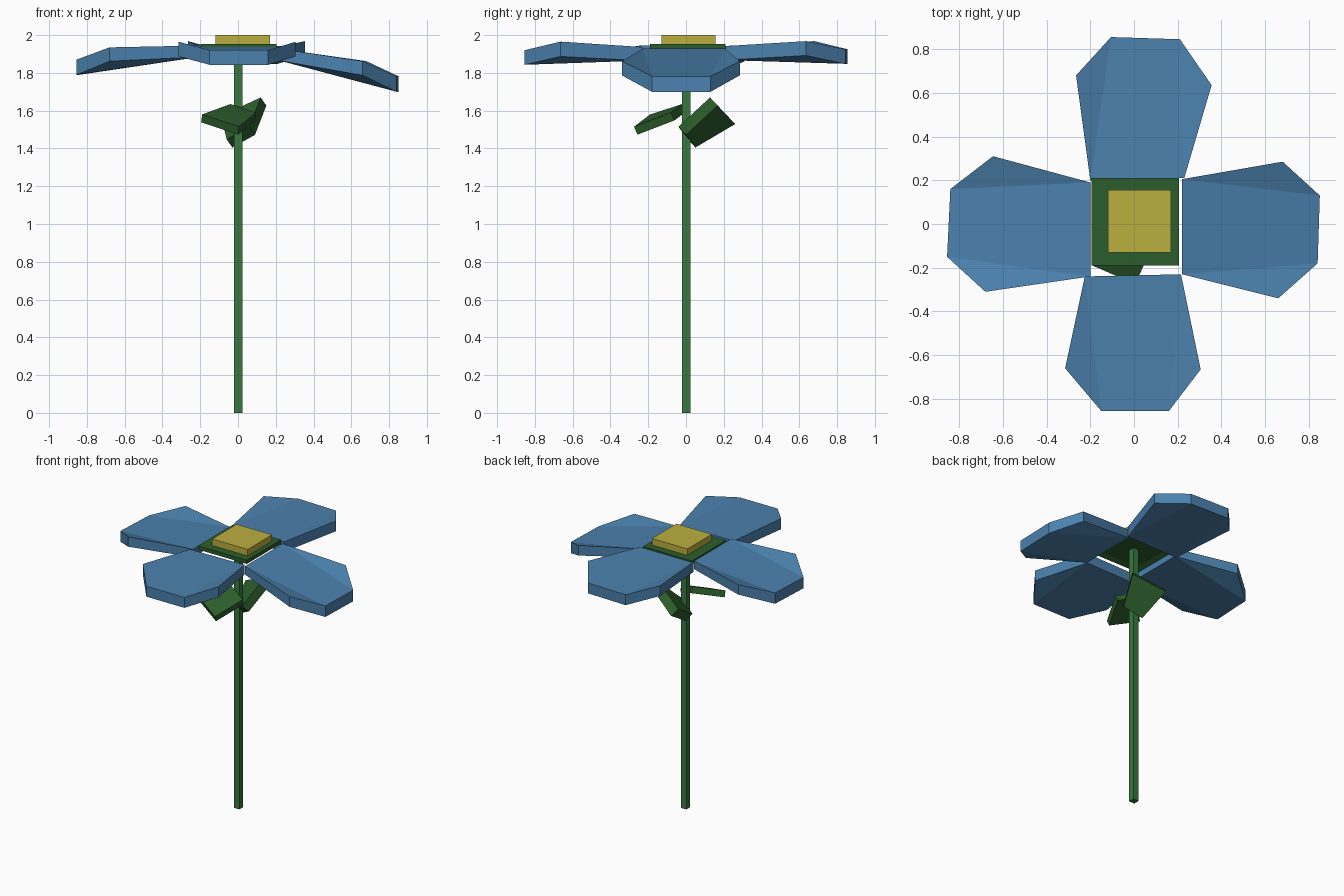
import bpy
import bmesh

if "Cube" in bpy.data.objects:
    bpy.data.objects.remove(bpy.data.objects["Cube"])


def material(name, rgb):
    m = bpy.data.materials.new(name)
    m.diffuse_color = (*rgb, 1)
    m.use_nodes = True
    m.node_tree.nodes["Principled BSDF"].inputs["Base Color"].default_value = m.diffuse_color
    return m


BLUE = material("petal_blue", (0.07, 0.22, 0.42))
YELLOW = material("centre_yellow", (0.5, 0.43, 0.05))
STEM = material("stem_green", (0.04, 0.19, 0.05))
DARK = material("leaf_green", (0.025, 0.11, 0.025))


def slab(name, top, bottom, caps, mat):
    """Solid between two matching loops; caps lists the faces closing each loop."""
    n = len(top)
    faces = [tuple(c) for c in caps]
    faces += [tuple(i + n for i in reversed(c)) for c in caps]
    faces += [(i, i + n, (i + 1) % n + n, (i + 1) % n) for i in range(n)]
    mesh = bpy.data.meshes.new(name)
    mesh.from_pydata(top + bottom, [], faces)
    bm = bmesh.new()
    bm.from_mesh(mesh)
    bmesh.ops.recalc_face_normals(bm, faces=bm.faces)
    bm.to_mesh(mesh)
    bm.free()
    mesh.materials.append(mat)
    obj = bpy.data.objects.new(name, mesh)
    bpy.context.collection.objects.link(obj)
    return obj


def box(name, x0, x1, y0, y1, z0, z1, mat):
    ring = [(x0, y0), (x1, y0), (x1, y1), (x0, y1)]
    return slab(name, [(x, y, z1) for x, y in ring],
                [(x, y, z0) for x, y in ring], [(0, 1, 2, 3)], mat)


# Stem and flower centre
box("stem", -0.02, 0.025, -0.02, 0.025, 0, 1.945, STEM)
box("flower_centre", -0.12, 0.17, -0.13, 0.155, 1.95, 2.0, YELLOW)

# Green plate under the centre, with a shallow recess below
plate = box("green_plate", -0.195, 0.205, -0.19, 0.21, 1.925, 1.952, DARK)
bm = bmesh.new()
bm.from_mesh(plate.data)
bm.normal_update()
under = [f for f in bm.faces if f.normal.z < -0.9]
bmesh.ops.inset_region(bm, faces=under, thickness=0.05)
for v in under[0].verts:
    v.co.z += 0.015
bm.to_mesh(plate.data)
bm.free()

# Petals: outline, then (top, bottom) heights at inner edge, widest point and tip
PETALS = {
    "left_petal": ([(-0.2, 0.19), (-0.645, 0.31), (-0.84, 0.16),
                    (-0.855, -0.15), (-0.68, -0.31), (-0.2, -0.24)],
                   [(1.945, 1.885), (1.935, 1.862), (1.87, 1.79)]),
    "front_petal": ([(-0.225, -0.24), (-0.315, -0.66), (-0.15, -0.855),
                     (0.16, -0.855), (0.305, -0.665), (0.215, -0.23)],
                    [(1.937, 1.865), (1.965, 1.887), (1.92, 1.843)]),
    "right_petal": ([(0.22, -0.23), (0.66, -0.34), (0.84, -0.18),
                     (0.85, 0.13), (0.68, 0.285), (0.22, 0.205)],
                    [(1.928, 1.865), (1.862, 1.787), (1.782, 1.70)]),
    "back_petal": ([(0.23, 0.21), (0.355, 0.635), (0.21, 0.845),
                    (-0.105, 0.855), (-0.265, 0.68), (-0.2, 0.2)],
                   [(1.942, 1.868), (1.968, 1.892), (1.925, 1.848)]),
}
for name, (outline, heights) in PETALS.items():
    zs = heights + heights[::-1]
    slab(name,
         [(x, y, z[0]) for (x, y), z in zip(outline, zs)],
         [(x, y, z[1]) for (x, y), z in zip(outline, zs)],
         [(0, 1, 2), (0, 2, 3, 5), (3, 4, 5)], BLUE)

# Leaves: four top corners and the offset to the underside
LEAVES = {
    "front_leaf": ([(0.005, -0.275, 1.515), (0.095, -0.08, 1.59),
                    (-0.04, -0.02, 1.635), (-0.19, -0.19, 1.58)],
                   (-0.005, 0.018, -0.042)),
    "back_leaf": ([(0.06, -0.04, 1.515), (0.12, 0.127, 1.67),
                   (-0.09, 0.22, 1.572), (-0.06, 0.01, 1.448)],
                  (0.03, 0.04, -0.043)),
}
for name, (top, d) in LEAVES.items():
    slab(name, top, [tuple(a + b for a, b in zip(p, d)) for p in top],
         [(0, 1, 2, 3)], DARK)
